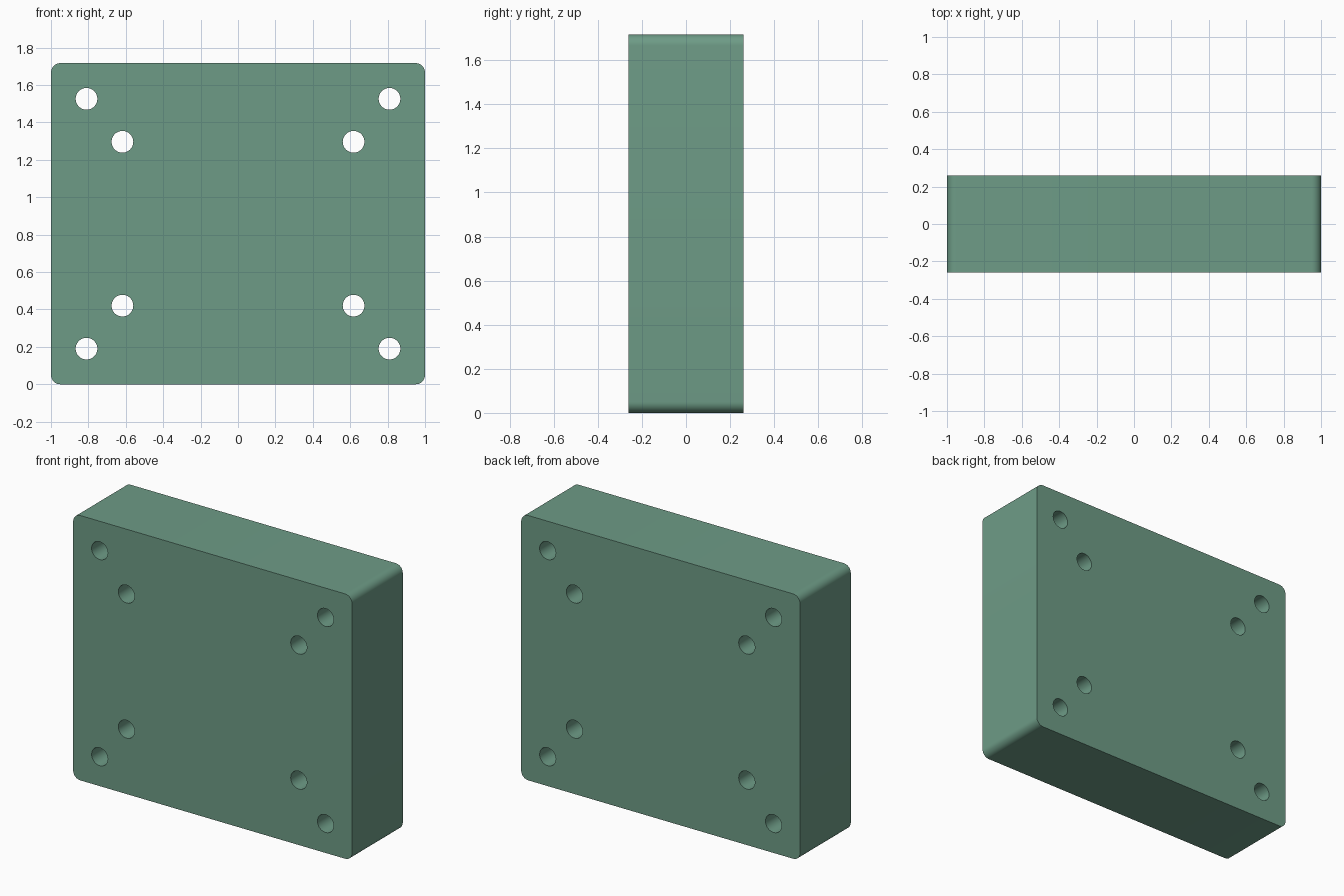
import bpy, bmesh
from mathutils import Matrix
from math import radians

if "Cube" in bpy.data.objects:
    bpy.data.objects.remove(bpy.data.objects["Cube"])

WIDTH, DEPTH, HEIGHT = 2.0, 0.52, 1.717
CORNER, HOLE = 0.05, 0.058
MID = HEIGHT / 2


def mesh_object(name, bm):
    mesh = bpy.data.meshes.new(name)
    bm.to_mesh(mesh)
    bm.free()
    obj = bpy.data.objects.new(name, mesh)
    bpy.context.collection.objects.link(obj)
    return obj


# Block with its four depth-wise edges rounded
bm = bmesh.new()
bmesh.ops.create_cube(bm, size=1, matrix=Matrix.Translation((0, 0, MID))
                      @ Matrix.Diagonal((WIDTH, DEPTH, HEIGHT, 1)))
long_edges = [e for e in bm.edges
              if abs(e.verts[0].co.y - e.verts[1].co.y) > 0.1]
bmesh.ops.bevel(bm, geom=long_edges, offset=CORNER, segments=10,
                profile=0.5, affect='EDGES')
block = mesh_object("mounting_block", bm)

# Through holes, mirrored into all four corners
bm = bmesh.new()
for dx, dz in ((0.81, 0.668), (0.618, 0.438)):
    for sx in (-1, 1):
        for sz in (-1, 1):
            bmesh.ops.create_cone(
                bm, cap_ends=True, segments=48, radius1=HOLE, radius2=HOLE,
                depth=DEPTH * 2,
                matrix=Matrix.Translation((sx * dx, 0, MID + sz * dz))
                @ Matrix.Rotation(radians(90), 4, 'X'))
cutter = mesh_object("hole_cutter", bm)
cutter.hide_render = True

cut = block.modifiers.new("holes", 'BOOLEAN')
cut.operation, cut.solver, cut.object = 'DIFFERENCE', 'EXACT', cutter
bpy.context.view_layer.objects.active = block
block.select_set(True)
bpy.ops.object.modifier_apply(modifier=cut.name)
bpy.data.objects.remove(cutter)
bpy.ops.object.shade_smooth_by_angle(angle=radians(30))

# Muted green finish
green = bpy.data.materials.new("muted_green")
green.diffuse_color = (0.155, 0.33, 0.24, 1)
green.use_nodes = True
green.node_tree.nodes["Principled BSDF"].inputs["Base Color"].default_value = green.diffuse_color
block.data.materials.clear()
block.data.materials.append(green)
